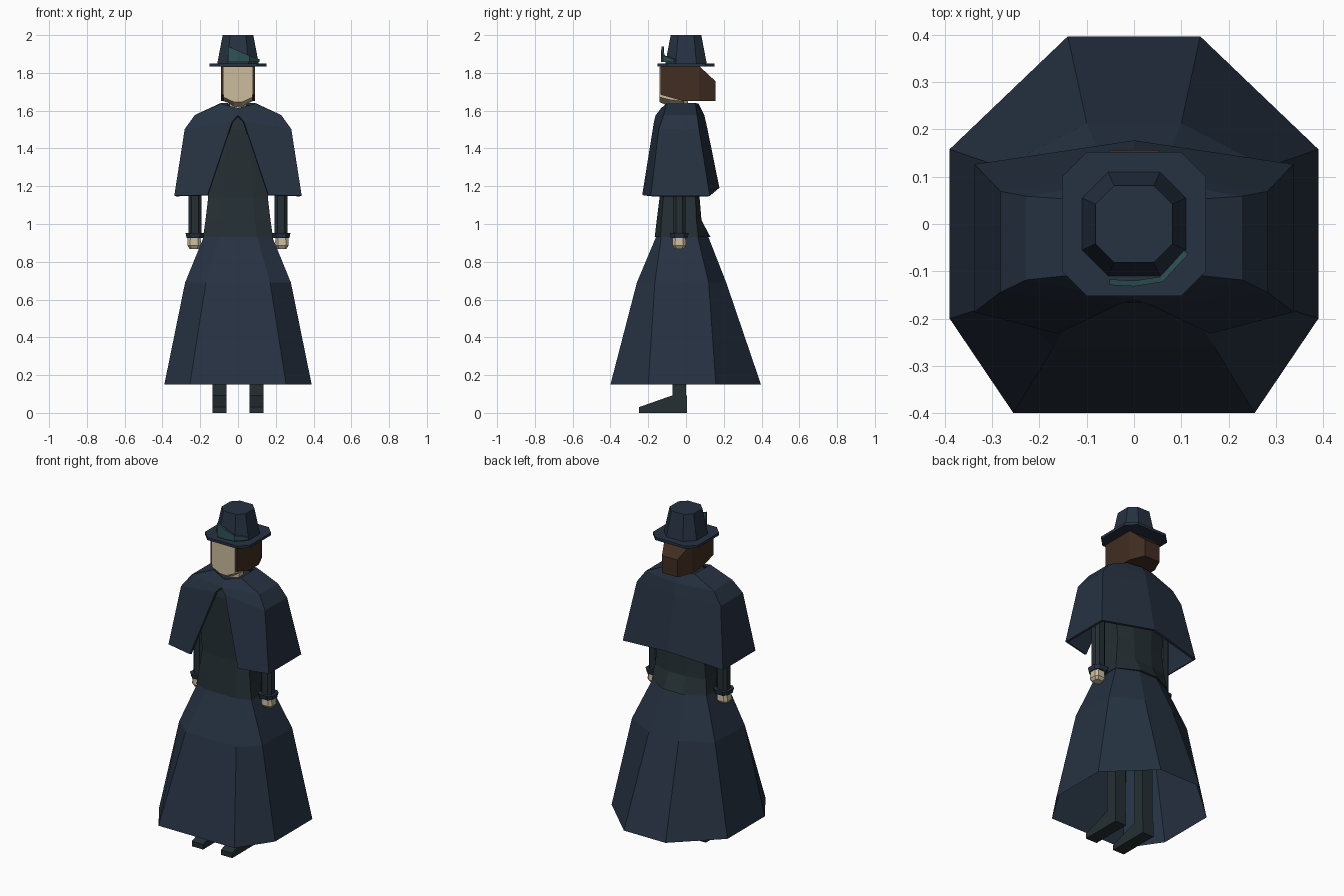
import bpy, bmesh, math

if "Cube" in bpy.data.objects:
    bpy.data.objects.remove(bpy.data.objects["Cube"])


def mat(name, rgb):
    m = bpy.data.materials.new(name)
    m.diffuse_color = (*rgb, 1)
    m.use_nodes = True
    m.node_tree.nodes["Principled BSDF"].inputs["Base Color"].default_value = m.diffuse_color
    return m


NAVY = mat("navy cloth", (0.019, 0.031, 0.053))
SLATE = mat("slate cloth", (0.018, 0.028, 0.033))
SKIN = mat("pale skin", (0.60, 0.51, 0.34))
HAIR = mat("brown hair", (0.052, 0.026, 0.015))
TEAL = mat("teal feather", (0.027, 0.085, 0.088))


def loft(name, rings, material, closed=True, caps=True):
    """Skin a list of equal-length point rows."""
    bm = bmesh.new()
    rows = [[bm.verts.new(p) for p in r] for r in rings]
    n = len(rows[0])
    for a, b in zip(rows, rows[1:]):
        for i in range(n if closed else n - 1):
            j = (i + 1) % n
            bm.faces.new((a[i], a[j], b[j], b[i]))
    if closed and caps:
        bm.faces.new(rows[0])
        bm.faces.new(rows[-1])
    bmesh.ops.recalc_face_normals(bm, faces=bm.faces)
    me = bpy.data.meshes.new(name)
    bm.to_mesh(me)
    bm.free()
    me.materials.append(material)
    ob = bpy.data.objects.new(name, me)
    bpy.context.collection.objects.link(ob)
    return ob


def sym(z, half):
    """Closed horizontal ring from its +x half, back to front."""
    return [(x, y, z) for x, y in half] + [(-x, y, z) for x, y in reversed(half)]


def octo(z, r, c, cx=0, cy=0):
    """Chamfered square ring: half width r, flat half length c."""
    pts = [(c, r), (r, c), (r, -c), (c, -r), (-c, -r), (-r, -c), (-r, c), (-c, r)]
    return [(cx + x, cy + y, z) for x, y in pts]


def solidify(ob, t, offset=0):
    m = ob.modifiers.new("thickness", "SOLIDIFY")
    m.thickness = t
    m.offset = offset


# skirt, open underneath
loft("skirt", [
    sym(0.15, [(.14, .397), (.39, .158), (.39, -.20), (.255, -.40)]),
    sym(0.69, [(.10, .213), (.28, .12), (.28, -.165), (.17, -.26)]),
    sym(0.94, [(.06, .115), (.178, .06), (.178, -.13), (.10, -.155)]),
], NAVY, caps=False)

# jacket body
loft("jacket", [
    sym(0.93, [(.06, .13), (.185, .065), (.185, -.135), (.10, -.166)]),
    sym(1.02, [(.06, .082), (.172, .055), (.172, -.13), (.09, -.155)]),
    sym(1.14, [(.06, .072), (.158, .05), (.158, -.12), (.08, -.14)]),
    sym(1.50, [(.08, .075), (.19, .04), (.19, -.10), (.06, -.138)]),
    sym(1.61, [(.04, .045), (.07, .02), (.07, -.08), (.03, -.115)]),
], SLATE)

# cape: columns run back centre, back corner, front corner, opening edge
cape = loft("cape", [
    [(0, .06, 1.635), (.09, .045, 1.635), (.09, -.10, 1.632), (0, -.125, 1.61)],
    [(0, .09, 1.575), (.225, .055, 1.572), (.225, -.115, 1.572), (0, -.155, 1.572)],
    [(0, .105, 1.51), (.277, .065, 1.50), (.277, -.14, 1.50), (.03, -.163, 1.54)],
    [(0, .170, 1.19), (.332, .122, 1.148), (.332, -.182, 1.148), (.16, -.225, 1.152)],
], NAVY, closed=False)
mir = cape.modifiers.new("mirror", "MIRROR")
mir.use_clip = True
solidify(cape, 0.014)

# limbs
for side, s in (("left", -1), ("right", 1)):
    ax, ay = s * .228, -.036
    loft(side + "_sleeve", [octo(z, .034, .018, ax, ay) for z in (.94, 1.53)], SLATE)
    loft(side + "_cuff", [octo(z, r, r * .55, ax, ay)
                          for z, r in ((.925, .044), (.952, .05))], NAVY)
    loft(side + "_hand", [octo(z, r, r * .6, ax + s * .004, ay)
                          for z, r in ((.868, .024), (.885, .036), (.93, .034))], SKIN)
    lx = s * .098
    loft(side + "_leg", [[(lx - .036, -.072, z), (lx + .036, -.072, z),
                          (lx + .036, 0, z), (lx - .036, 0, z)]
                         for z in (.08, .92)], SLATE)
    profile = [(.004, 0), (-.25, 0), (-.25, .03), (-.074, .092), (.004, .092)]
    loft(side + "_boot", [[(lx + d, y, z) for y, z in profile]
                          for d in (-.038, .038)], SLATE)

# neck and face, lofted front to back
loft("neck", [octo(z, .045, .022, 0, -.035) for z in (1.57, 1.66)], SKIN)
loft("face", [
    [(-.078, y, 1.83), (-.078, y, zs), (-.02, y, zc), (.02, y, zc), (.078, y, zs), (.078, y, 1.83)]
    for y, zs, zc in ((-.14, 1.672, 1.645), (-.085, 1.658, 1.622), (-.01, 1.65, 1.632))
], SKIN)

# hair drawn back to a narrow end
loft("hair", [
    [(-w, y, lo), (w, y, lo), (w, y, hi), (-w, y, hi)]
    for y, w, lo, hi in ((-.136, .09, 1.685, 1.836), (-.012, .09, 1.65, 1.836),
                         (.07, .09, 1.65, 1.836), (.157, .052, 1.65, 1.755))
], HAIR)

# hat
loft("hat_brim", [octo(z, .152, .10) for z in (1.834, 1.85)], NAVY)
loft("hat_crown", [octo(1.848, .11, .055), octo(2.0, .081, .042)], NAVY)

# feather wrapped round the crown front
path = [(-.052, -.123, 1.94), (0, -.126, 1.918), (.058, -.117, 1.892), (.11, -.06, 1.872)]
feather = loft("feather", [[(x, y, 1.858) for x, y, z in path], path], TEAL, closed=False)
solidify(feather, 0.012)
